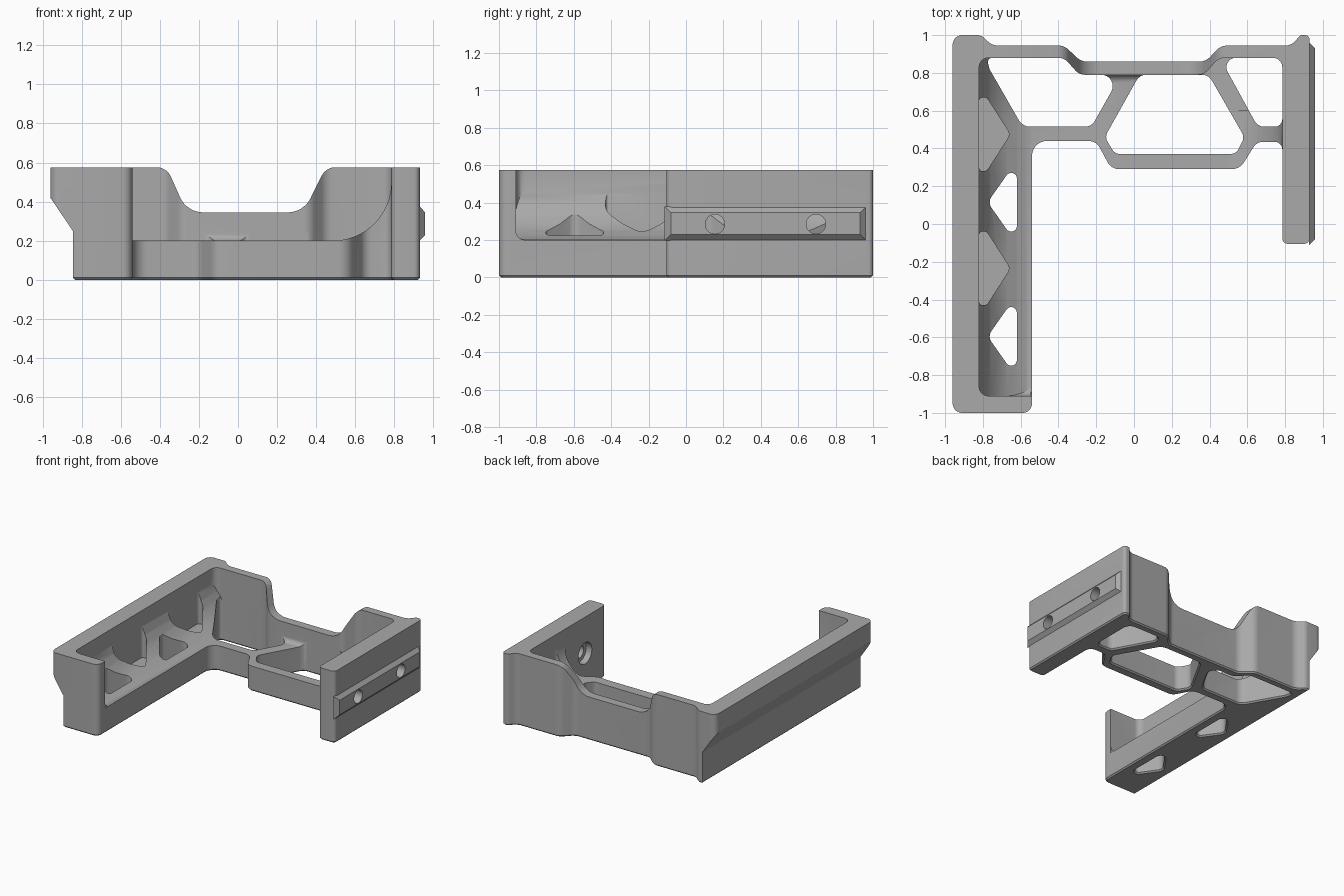
import bpy, bmesh, math
from mathutils import Vector

cube = bpy.data.objects.get("Cube")
if cube:
    bpy.data.objects.remove(cube, do_unlink=True)

TOP, FLOOR = 0.575, 0.2

grey = bpy.data.materials.new("machined grey")
grey.use_nodes = True
grey.diffuse_color = (0.4, 0.4, 0.4, 1)
grey.node_tree.nodes["Principled BSDF"].inputs["Base Color"].default_value = (0.4, 0.4, 0.4, 1)


def rounded(points, steps=8):
    """Fillet every corner given as (u, v, radius)."""
    out = []
    for i, p in enumerate(points):
        c = Vector(p[:2])
        r = p[2] if len(p) > 2 else 0
        if not r:
            out.append(c)
            continue
        a = Vector(points[i - 1][:2]) - c
        b = Vector(points[(i + 1) % len(points)][:2]) - c
        half = a.angle(b) / 2
        d = min(r / math.tan(half), a.length * 0.48, b.length * 0.48)
        r = d * math.tan(half)
        a.normalize()
        b.normalize()
        mid = c + (a + b).normalized() * (r / math.sin(half))
        va, vb = c + a * d - mid, c + b * d - mid
        sweep = va.angle_signed(vb)
        for k in range(steps + 1):
            t = -sweep * k / steps
            out.append(mid + Vector((va.x * math.cos(t) - va.y * math.sin(t),
                                     va.x * math.sin(t) + va.y * math.cos(t))))
    return out


def prism(name, points, lo, hi, axis="z"):
    """Extrude a rounded outline along one axis."""
    place = {"z": lambda u, v, w: (u, v, w),
             "y": lambda u, v, w: (u, w, v),
             "x": lambda u, v, w: (w, u, v)}[axis]
    bm = bmesh.new()
    outline = rounded(points)
    rings = [[bm.verts.new(place(p.x, p.y, w)) for p in outline] for w in (lo, hi)]
    bm.faces.new(rings[0])
    bm.faces.new(rings[1])
    n = len(outline)
    for i in range(n):
        j = (i + 1) % n
        bm.faces.new((rings[0][i], rings[0][j], rings[1][j], rings[1][i]))
    return finish(name, bm)


def finish(name, bm):
    bmesh.ops.recalc_face_normals(bm, faces=bm.faces)
    mesh = bpy.data.meshes.new(name)
    bm.to_mesh(mesh)
    bm.free()
    mesh.materials.append(grey)
    ob = bpy.data.objects.new(name, mesh)
    bpy.context.scene.collection.objects.link(ob)
    return ob


def combine(target, tool, operation="DIFFERENCE"):
    """Apply a boolean and discard the tool."""
    mod = target.modifiers.new("boolean", "BOOLEAN")
    mod.operation, mod.object, mod.solver = operation, tool, "EXACT"
    tool.hide_render = True
    graph = bpy.context.evaluated_depsgraph_get()
    mesh = bpy.data.meshes.new_from_object(target.evaluated_get(graph))
    target.modifiers.clear()
    target.data = mesh
    bpy.data.objects.remove(tool, do_unlink=True)


def cylinder(y, z, radius, x0, x1):
    ring = [(y + radius * math.cos(k * math.tau / 32),
             z + radius * math.sin(k * math.tau / 32)) for k in range(32)]
    return prism("bore", ring, x0, x1, "x")


# Whole frame as one solid silhouette
frame = prism("cage_frame", [
    (-.96, -1, .05), (-.54, -1, .05), (-.54, .44, .08), (-.2, .44, .07),
    (-.12, .29, .07), (.56, .29, .08), (.65, .435, .06), (.785, .435, .04),
    (.785, -.105, .03), (.93, -.105, .03), (.93, 1, .03), (.88, 1, .02),
    (.835, .945, .08), (.46, .945, .08), (.38, .86, .08), (-.28, .86, .08),
    (-.37, .945, .08), (-.75, .945, .08), (-.81, 1, .05), (-.96, 1, .05)], 0, TOP)

# Inner cavity, leaving a swept gusset beside the right wall
cavity = prism("cavity", [
    (-.82, -.91, .05), (.785, -.91), (.785, .88, .05), (.45, .88, .07),
    (.37, .79, .07), (-.29, .79, .07), (-.37, .88, .07), (-.82, .88, .05)], FLOOR, 0.8)
arc = [(.485 + .3 * math.sin(t), .5 - .3 * math.cos(t))
       for t in (k * math.pi / 32 for k in range(17))]
combine(cavity, prism("gusset", [(.485, .1)] + arc + [(.9, .5), (.9, .1)], .2, .6, "y"))
combine(frame, cavity)

# Concave slope along the left wall, small fillets at the lip and back wall
slope = [(-.83, .18), (-.83, .46), (-.82, .45), (-.795, .385), (-.76, .33), (-.72, .286),
         (-.68, .255), (-.62, .224), (-.575, .207), (-.545, .199), (-.545, .18)]
combine(frame, prism("slope", slope, -.94, .9, "y"), "UNION")


def fillet(y, out, r, x0, x1):
    curve = [(y + out * r * (1 - math.sin(t)), FLOOR + r * (1 - math.cos(t)))
             for t in (k * math.pi / 12 for k in range(7))]
    back = y - out * .02
    pts = [(back, .18), (y + out * r, .18)] + curve + [(back, FLOOR + r)]
    combine(frame, prism("fillet", pts, x0, x1, "x"), "UNION")


fillet(-.91, 1, .05, -.83, -.545)
fillet(.79, -1, .04, -.27, .36)

# Accessory rail with chamfered edges on the right wall
bm = bmesh.new()
bmesh.ops.create_cube(bm, size=1)
for v in bm.verts:
    outer = v.co.x > 0
    inset = .029 if outer else -.004
    v.co = (.957 if outer else .926,
            .425 + math.copysign(.535 - inset, v.co.y),
            .2875 + math.copysign(.0875 - inset, v.co.z))
combine(frame, finish("rail", bm), "UNION")

# Through openings in the base
openings = [
    [(-.78, .88, .05), (-.37, .88, .07), (-.29, .79, .07), (-.07, .79, .06),
     (-.225, .515, .06), (-.59, .515, .07), (-.765, .82, .05)],
    [(.03, .79, .06), (-.155, .46, .05), (-.1, .37, .05), (.54, .37, .05),
     (.585, .46, .05), (.395, .79, .06)],
    [(.455, .88, .05), (.655, .515, .06), (.785, .515, .04), (.785, .88, .05)]]
for shift in (.115, -.595):
    openings.append([(-.62, shift + .22, .03), (-.62, shift - .22, .03), (-.775, shift, .05)])
for pts in openings:
    combine(frame, prism("opening", pts, -.1, .7))

# Triangular relief pockets in the left slope
for y in (.475, -.235):
    pts = [(-.82, y + .195, .02), (-.78, y + .195, .03), (-.655, y, .04),
           (-.78, y - .195, .03), (-.82, y - .195, .02)]
    combine(frame, prism("pocket", pts, FLOOR, .5))

# Dip in the back wall
combine(frame, prism("dip", [
    (-.6, .8), (-.6, .576), (-.365, .576, .08), (-.262, .345, .13),
    (.335, .345, .13), (.45, .576, .08), (.6, .576), (.6, .8)], .7, 1.1, "y"))

# Undercut below the left wall
combine(frame, prism("undercut", [
    (-1.2, -.1), (-.845, -.1), (-.845, .25), (-.96, .42), (-1.2, .77)], -1.1, 1.1, "y"))

# Bolt holes with counterbores on the inner side
for y in (.155, .695):
    combine(frame, cylinder(y, .285, .052, .7, 1.0))
    combine(frame, cylinder(y, .285, .085, .7, .835))

# Small chamfer around the underside
bm = bmesh.new()
bm.from_mesh(frame.data)
bmesh.ops.remove_doubles(bm, verts=bm.verts, dist=.0005)
rim = [e for e in bm.edges if all(abs(v.co.z) < 1e-4 for v in e.verts)
       and any(abs(f.normal.z) < .5 for f in e.link_faces)]
bmesh.ops.bevel(bm, geom=rim, offset=.011, segments=1, affect="EDGES", clamp_overlap=True)
bm.to_mesh(frame.data)
bm.free()

bpy.ops.object.select_all(action="DESELECT")
frame.select_set(True)
bpy.context.view_layer.objects.active = frame
bpy.ops.object.shade_smooth_by_angle(angle=math.radians(30))
